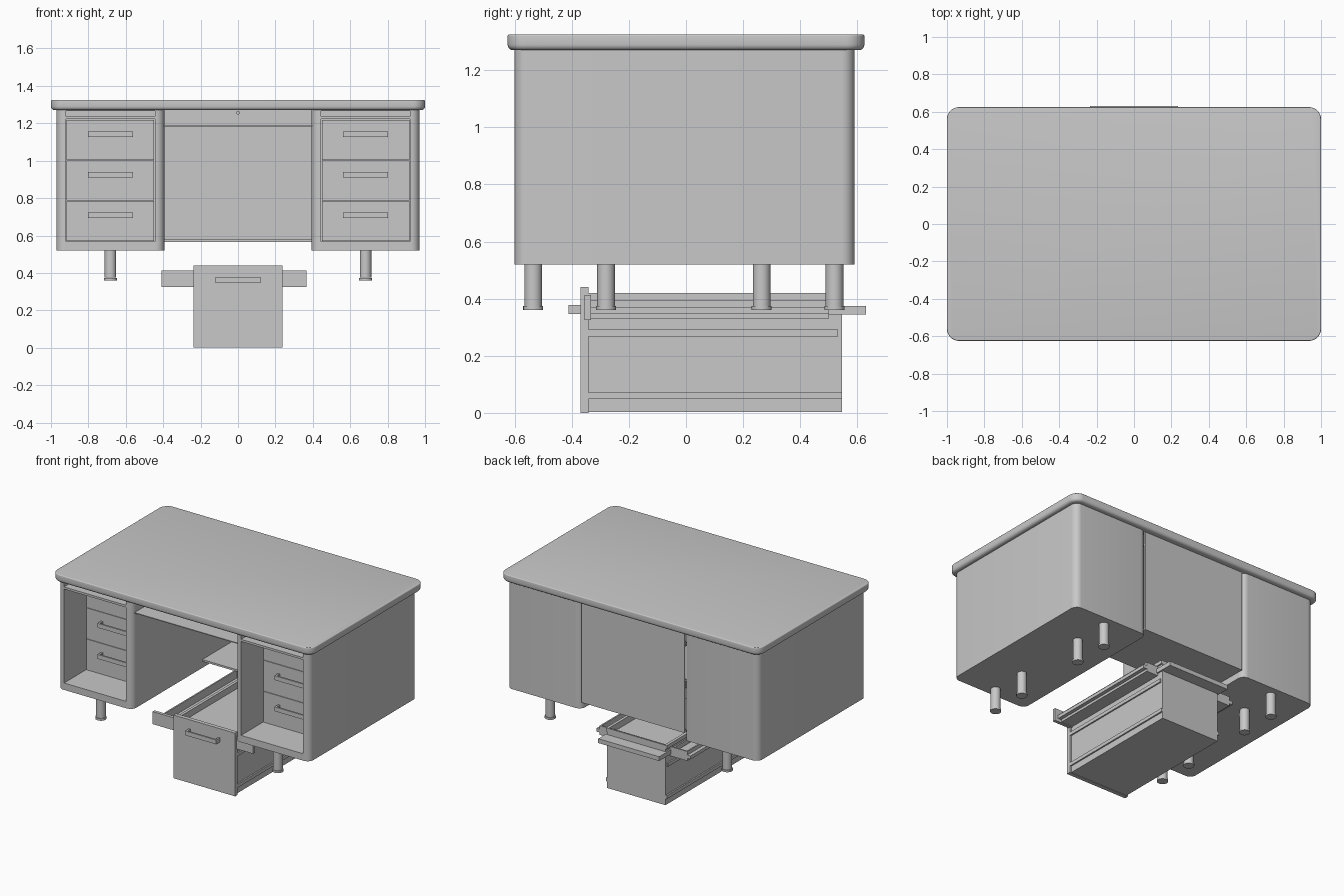
import bpy, bmesh, math
from mathutils import Matrix, Vector

cube = bpy.data.objects.get("Cube")
if cube:
    bpy.data.objects.remove(cube, do_unlink=True)

GREY = (0.58, 0.58, 0.58, 1)
mat = bpy.data.materials.new("painted_grey_steel")
mat.use_nodes = True
mat.diffuse_color = GREY
mat.node_tree.nodes["Principled BSDF"].inputs["Base Color"].default_value = GREY


def finish(name, bm, smooth=False):
    bmesh.ops.recalc_face_normals(bm, faces=bm.faces)
    mesh = bpy.data.meshes.new(name)
    bm.to_mesh(mesh)
    bm.free()
    mesh.materials.append(mat)
    ob = bpy.data.objects.new(name, mesh)
    bpy.context.collection.objects.link(ob)
    if smooth:
        shade(ob)
    return ob


def activate(ob):
    bpy.ops.object.select_all(action='DESELECT')
    ob.select_set(True)
    bpy.context.view_layer.objects.active = ob


def shade(ob):
    activate(ob)
    bpy.ops.object.shade_smooth_by_angle(angle=math.radians(35))


def add_box(bm, x, y, z):
    """Add a box given (min, max) on each axis."""
    size = [b - a for a, b in (x, y, z)]
    mid = [(a + b) / 2 for a, b in (x, y, z)]
    m = Matrix.Translation(mid) @ Matrix.Diagonal(size + [1])
    return bmesh.ops.create_cube(bm, size=1, matrix=m)["verts"]


def box(name, x, y, z):
    bm = bmesh.new()
    add_box(bm, x, y, z)
    return finish(name, bm)


def slab(name, x, y, z, radius, bottom=0, top=0):
    """Box with rounded vertical corners and optional rounded rims."""
    bm = bmesh.new()
    add_box(bm, x, y, z)
    upright = [e for e in bm.edges if abs(e.verts[0].co.z - e.verts[1].co.z) > 1e-4]
    bmesh.ops.bevel(bm, geom=upright, offset=radius, segments=8, profile=0.5, affect='EDGES')
    for level, r in ((z[0], bottom), (z[1], top)):
        if r:
            rim = [e for e in bm.edges if all(abs(v.co.z - level) < 1e-4 for v in e.verts)]
            bmesh.ops.bevel(bm, geom=rim, offset=r, segments=4, profile=0.5, affect='EDGES')
    return finish(name, bm, True)


def cut(ob, cutters):
    for c in cutters:
        c.hide_render = True
        mod = ob.modifiers.new("opening", 'BOOLEAN')
        mod.operation, mod.solver, mod.object = 'DIFFERENCE', 'EXACT', c
        activate(ob)
        bpy.ops.object.modifier_apply(modifier=mod.name)
        bpy.data.objects.remove(c, do_unlink=True)
    shade(ob)


def cylinder(bm, r, centre, depth, axis='Z'):
    m = Matrix.Translation(centre)
    if axis == 'Y':
        m = m @ Matrix.Rotation(math.pi / 2, 4, 'X')
    bmesh.ops.create_cone(bm, cap_ends=True, segments=24, radius1=r, radius2=r,
                          depth=depth, matrix=m)


def handle(name, x, y, z):
    """Bar pull standing off a drawer front at depth y."""
    bm = bmesh.new()
    add_box(bm, (x - .12, x + .12), (y - .042, y - .03), (z - .015, z + .015))
    for s in (-1, 1):
        a, b = sorted((x + s * .12, x + s * .108))
        add_box(bm, (a, b), (y - .032, y), (z - .015, z + .015))
    return finish(name, bm)


def tray(name, x, y, z, t=.01):
    """Open-topped drawer body."""
    bm = bmesh.new()
    add_box(bm, x, y, (z[0], z[0] + t))
    for s in ((x[0], x[0] + t), (x[1] - t, x[1])):
        add_box(bm, s, y, z)
    for s in ((y[0], y[0] + t), (y[1] - t, y[1])):
        add_box(bm, (x[0] + t, x[1] - t), s, z)
    return finish(name, bm)


# Worktop
slab("worktop", (-1, 1), (-.625, .625), (1.27, 1.325), .065, bottom=.02, top=.006)

# Pedestals with open fronts, recessed drawers and legs
FRONT = -.36
for side, sx in (("right", -1), ("left", 1)):
    cx = sx * .682
    body = slab(side + "_pedestal", (cx - .288, cx + .288), (-.6, .59), (.52, 1.272), .045)
    opening = (cx - .238, cx + .238)
    cut(body, [box("drawer_cutter", opening, (-.7, .55), (.568, 1.222)),
               box("board_cutter", opening, (-.7, .55), (1.237, 1.266))])

    for i, row in enumerate(("lower", "middle", "upper")):
        z = .57 + i * .217
        label = side + "_" + row + "_drawer"
        box(label + "_front", (cx - .234, cx + .234), (FRONT, FRONT + .03), (z, z + .214))
        tray(label + "_body", (cx - .22, cx + .22), (FRONT + .03, .53), (z + .01, z + .17))
        handle(label + "_handle", cx, FRONT, z + .138)

    for i, y in enumerate((-.535, -.28, .265, .52)):
        bm = bmesh.new()
        cylinder(bm, .031, (cx, y, .45), .15)
        cylinder(bm, .035, (cx, y, .367), .014)
        finish(side + "_leg_" + str(i + 1), bm, True)

# Kneehole: back panel, low shelf, drawer shelf and lock
KNEE = (-.396, .396)
box("modesty_panel", KNEE, (.57, .582), (.565, 1.272))
box("low_shelf", KNEE, (.17, .575), (.565, .578))
box("drawer_shelf", KNEE, (-.575, .575), (1.184, 1.19))
bm = bmesh.new()
cylinder(bm, .009, (0, -.52, 1.256), .05, 'Y')
finish("lock", bm, True)

# File drawer resting on the ground
box("file_drawer_front", (-.237, .237), (-.37, -.342), (0, .44))
tray("file_drawer_body", (-.225, .225), (-.342, .547), (.003, .42))
handle("file_drawer_handle", 0, -.37, .362)
bm = bmesh.new()
for s in (-1, 1):
    a, b = sorted((s * .224, s * .235))
    add_box(bm, (a, b), (-.342, .547), (.048, .072))
    add_box(bm, (a, b), (-.342, .532), (.268, .292))
    add_box(bm, (a, b), (-.342, .547), (.395, .42))
finish("file_drawer_slides", bm)

# Loose writing board lying through the file drawer
box("writing_board", (-.235, .235), (-.32, .63), (.345, .375))

# Shallow centre drawer
box("centre_drawer_front", (-.41, .366), (-.355, -.333), (.325, .412))
tray("centre_drawer_body", (-.36, .315), (-.335, .5), (.33, .395))
bm = bmesh.new()
for a, b in ((-.385, -.36), (.315, .34)):
    add_box(bm, (a, b), (-.335, .5), (.347, .37))
finish("centre_drawer_slides", bm)
